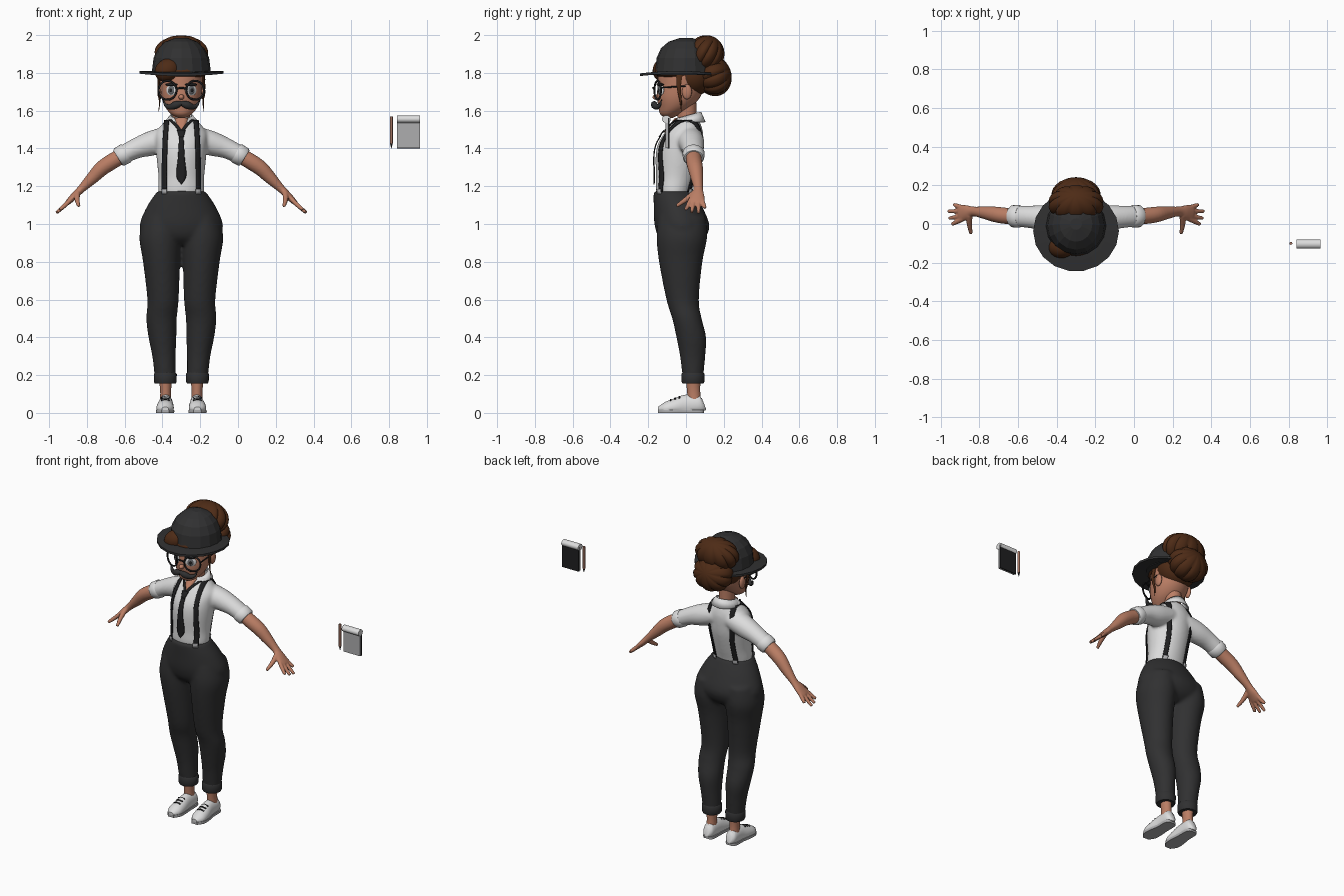
import bpy, bmesh, math
from mathutils import Vector, Euler, Matrix

if "Cube" in bpy.data.objects:
    bpy.data.objects.remove(bpy.data.objects["Cube"])

CX = -0.30  # the figure stands left of centre
MATS = {}
for n, c in {"skin": (.50, .21, .13), "white": (.72, .72, .72), "charcoal": (.03, .03, .031),
             "hair_brown": (.075, .024, .008), "black": (.014, .014, .015), "grey": (.42, .42, .43),
             "iris_grey": (.13, .14, .15), "pencil_wood": (.36, .17, .12)}.items():
    MATS[n] = bpy.data.materials.new(n)
    MATS[n].diffuse_color = (*c, 1)


def finish(bm, name, mat, smooth=True, ox=CX, voxel=0, iters=4, solid=0):
    bmesh.ops.recalc_face_normals(bm, faces=bm.faces)
    me = bpy.data.meshes.new(name)
    bm.to_mesh(me)
    bm.free()
    if smooth:
        me.shade_smooth()
        me.set_sharp_from_angle(angle=math.radians(50))
    me.materials.append(MATS[mat])
    ob = bpy.data.objects.new(name, me)
    ob.location.x = ox
    bpy.context.collection.objects.link(ob)
    if voxel:  # blend overlapping volumes into one skin
        m = ob.modifiers.new("blend", 'REMESH')
        m.mode, m.voxel_size, m.use_smooth_shade = 'VOXEL', voxel, True
        m = ob.modifiers.new("soften", 'SMOOTH')
        m.factor, m.iterations = .5, iters
    if solid:
        m = ob.modifiers.new("thickness", 'SOLIDIFY')
        m.thickness, m.offset = solid, 0
    return ob


def spline(secs, sub):
    """Catmull-Rom through the sections (x, y, z, ra, rb)."""
    out = []
    for i in range(len(secs) - 1):
        a, b, c, d = (secs[max(0, min(len(secs) - 1, i + k))] for k in (-1, 0, 1, 2))
        for j in range(sub):
            t = j / sub
            out.append(tuple(.5 * (2 * q + (r - p) * t + (2 * p - 5 * q + 4 * r - s) * t * t
                                   + (3 * q - p - 3 * r + s) * t ** 3) for p, q, r, s in zip(a, b, c, d)))
    return out + [secs[-1]]


def loft(bm, secs, n=24, sub=4, axis=None, ref=(0, 1, 0), clamp=None):
    secs = spline(secs, sub)
    rings = []
    for i, (x, y, z, ra, rb) in enumerate(secs):
        p, q = secs[max(0, i - 1)], secs[min(len(secs) - 1, i + 1)]
        t = Vector(axis) if axis else (Vector(q[:3]) - Vector(p[:3])).normalized()
        u = Vector(ref).cross(t).normalized()
        v = t.cross(u)
        ring = []
        for k in range(n):
            a = 2 * math.pi * k / n
            co = Vector((x, y, z)) + u * max(ra, .0005) * math.cos(a) + v * max(rb, .0005) * math.sin(a)
            if clamp:
                co.z = min(max(co.z, clamp[0]), clamp[1])
            ring.append(bm.verts.new(co))
        rings.append(ring)
    for r, s in zip(rings, rings[1:]):
        for k in range(n):
            bm.faces.new((r[k], r[(k + 1) % n], s[(k + 1) % n], s[k]))
    bm.faces.new(rings[0])
    bm.faces.new(rings[-1])


def tube(name, mat, secs, smooth=True, ox=CX, **kw):
    bm = bmesh.new()
    loft(bm, secs, **kw)
    return finish(bm, name, mat, smooth, ox)


def flip(s, secs):
    return [(s * p[0], *p[1:]) for p in secs]


def body(rows):  # (z, y centre, half width, half depth)
    return [(0, cy, z, rx, ry) for z, cy, rx, ry in rows]


def ball(name, mat, loc, rad, rot=(0, 0, 0), lobes=0, seg=24):
    bm = bmesh.new()
    bmesh.ops.create_uvsphere(bm, u_segments=max(seg, lobes * 6), v_segments=16, radius=1)
    for v in bm.verts:
        if lobes:  # grooves between hair locks
            k = 1 - .10 * (1 - abs(math.sin(math.atan2(v.co.y, v.co.x) * lobes / 2))) ** 2
            v.co.x *= k
            v.co.y *= k
    bm.transform(Matrix.LocRotScale(Vector(loc), Euler(rot), Vector(rad)))
    return finish(bm, name, mat)


def box(name, mat, loc, size):
    bm = bmesh.new()
    bmesh.ops.create_cube(bm, size=1)
    bm.transform(Matrix.LocRotScale(Vector(loc), None, Vector(size)))
    return finish(bm, name, mat, False, 0)


UP = (0, 0, 1)
SIDES = (("left", 1), ("right", -1))

# trousers: pelvis and two legs blended together
bm = bmesh.new()
loft(bm, body([(1.175, -.068, .126, .104), (1.1, -.045, .178, .126), (1.0, -.022, .22, .145),
               (.93, -.02, .2, .125), (.89, -.02, .14, .08)]), axis=UP, n=40)
LEG = [(.1, -.022, 1.04, .1, .125), (.11, -.022, .93, .112, .134), (.105, -.028, .8, .098, .115),
       (.097, -.018, .6, .083, .086), (.105, .005, .5, .081, .078), (.1, .028, .4, .074, .079),
       (.092, .035, .3, .062, .067), (.085, .037, .18, .055, .054)]
for _, s in SIDES:
    loft(bm, flip(s, LEG), axis=UP, n=32)
finish(bm, "trousers", "charcoal", voxel=.011, iters=6)

# cuffs, ankles, shoes
SHOE = [(.082, .095, .05, .03, .018), (.082, .075, .045, .05, .035), (.082, .0, .04, .056, .038),
        (.085, -.06, .03, .045, .045), (.086, -.11, .022, .034, .043), (.085, -.148, .02, .012, .018)]
for side, s in SIDES:
    tube(side + "_trouser_cuff", "charcoal", flip(s, [(.085, .037, .155, .055, .056), (.085, .037, .165, .06, .06),
         (.085, .037, .205, .061, .061), (.086, .037, .215, .054, .055)]), axis=UP, sub=1)
    tube(side + "_ankle", "skin", flip(s, [(.083, .045, .06, .03, .035), (.083, .04, .12, .029, .035),
         (.085, .038, .19, .036, .04)]), axis=UP)
    tube(side + "_shoe", "white", flip(s, SHOE), ref=(1, 0, 0), clamp=(.012, 1))
    tube(side + "_shoe_sole", "grey", flip(s, [(x, y, .008, .05, b + .003) for x, y, z, a, b in SHOE]),
         ref=(1, 0, 0), clamp=(0, .016))
    for i, (y, z) in enumerate([(-.035, .083), (-.058, .076), (-.08, .068)]):
        tube(f"{side}_lace_{i}", "black", flip(s, [(.062, y, z - .004, .004, .005), (.085, y, z + .002, .004, .005),
             (.108, y, z - .004, .004, .005)]), n=8)

# shirt with sleeves
TORSO = body([(1.155, -.065, .12, .09), (1.19, -.062, .122, .097), (1.25, -.052, .121, .106),
              (1.35, -.04, .131, .121), (1.42, -.03, .136, .12), (1.48, -.012, .137, .103),
              (1.53, 0, .1, .077), (1.565, .005, .06, .055)])
SLEEVE = [(.06, .015, 1.455, .065, .075), (.155, .03, 1.428, .066, .068),
          (.24, .037, 1.4, .054, .058), (.32, .04, 1.36, .048, .054)]
bm = bmesh.new()
loft(bm, TORSO, axis=UP, n=40)
for _, s in SIDES:
    loft(bm, flip(s, SLEEVE))
finish(bm, "shirt", "white", voxel=.009, iters=5)

# arms and hands
for side, s in SIDES:
    tube(side + "_sleeve_cuff", "white", flip(s, [(.288, .04, 1.378, .05, .054), (.296, .04, 1.373, .055, .059),
         (.328, .04, 1.355, .053, .057), (.336, .04, 1.35, .046, .05)]), sub=1)
    bm = bmesh.new()
    loft(bm, flip(s, [(.29, .04, 1.375, .04, .04), (.36, .042, 1.335, .042, .042), (.42, .05, 1.295, .04, .04),
                      (.47, .058, 1.245, .033, .033), (.53, .065, 1.185, .021, .025),
                      (.565, .06, 1.15, .019, .038), (.595, .055, 1.12, .015, .044), (.605, .053, 1.11, .012, .04)]))
    for y0, x1, y1 in [(.085, .633, .102), (.066, .662, .066), (.045, .657, .03), (.025, .643, -.002)]:
        loft(bm, flip(s, [(.585, y0, 1.13, .012, .012), (.615, (y0 + y1) / 2, 1.1, .012, .012),
                          (x1, y1, 1.18 - (x1 - .53) * .92, .009, .009)]), n=12)
    loft(bm, flip(s, [(.55, .045, 1.165, .016, .016), (.552, .0, 1.13, .014, .014),
                      (.543, -.05, 1.095, .009, .009)]), n=12, ref=(1, 0, 0))
    finish(bm, side + "_arm", "skin", voxel=.005, iters=2)

# ribbons laid on the shirt surface
DENSE = spline(TORSO, 6)


def surf(x, z, side, off):
    for p, q in zip(DENSE, DENSE[1:]):
        if p[2] <= z <= q[2] + 1e-6:
            t = (z - p[2]) / (q[2] - p[2])
            cy, rx, ry = (p[i] + (q[i] - p[i]) * t for i in (1, 3, 4))
            return cy + side * (ry + off) * math.sqrt(max(0, 1 - (x / (rx + off)) ** 2))
    return 0


def ribbon(name, mat, rows, side=-1, off=.006, steps=6):
    bm = bmesh.new()
    prev = None
    for x, z, w, *_ in spline([(*r, 0, 0) for r in rows], steps):
        row = [bm.verts.new((x + w * k, surf(x + w * k, z, side, off), z)) for k in (-1, -.33, .33, 1)]
        if prev:
            for k in range(3):
                bm.faces.new((prev[k], prev[k + 1], row[k + 1], row[k]))
        prev = row
    finish(bm, name, mat, solid=.006)


for side, s in SIDES:
    for face, d in (("front", -1), ("back", 1)):
        x0 = .09 if d < 0 else .075
        ribbon(f"{side}_{face}_suspender", "black", [(s * x0, 1.17, .012), (s * x0, 1.3, .012),
               (s * .085, 1.45, .012), (s * .078, 1.548, .012)], d)
        ribbon(f"{side}_{face}_suspender_clip", "grey", [(s * x0, 1.158, .013), (s * x0, 1.185, .013)], d, .014, 2)
    ribbon(side + "_tie_loop", "black", [(s * .058, 1.55, .009), (s * .03, 1.525, .009), (0, 1.485, .009)], off=.008)
ribbon("neckline", "skin", [(0, 1.485, .002), (0, 1.525, .022), (0, 1.56, .036)], off=.003)
ribbon("tie", "black", [(0, 1.47, .011), (0, 1.35, .018), (0, 1.255, .026), (0, 1.21, .001)], off=.01)
ribbon("tie_knot", "black", [(0, 1.495, .022), (0, 1.46, .012)], off=.014, steps=3)

# collar: open band flaring down to two points at the front
bm = bmesh.new()
prev = None
for i in range(25):
    a = math.radians(-155 + 310 * i / 24)
    sa, ca = math.sin(a), math.cos(a)
    row = [bm.verts.new((.055 * sa, .015 + .062 * ca, 1.575 + .018 * ca)),
           bm.verts.new((.088 * sa, .01 + .09 * ca, 1.54 - .03 * max(0, -ca)))]
    if prev:
        bm.faces.new((prev[0], row[0], row[1], prev[1]))
    prev = row
finish(bm, "collar", "white", solid=.007)

# neck and head
tube("neck", "skin", [(0, .01, 1.5, .05, .052), (0, .005, 1.56, .046, .05), (0, 0, 1.64, .05, .055)], axis=UP)
tube("head", "skin", body([(1.562, -.09, .02, .02), (1.582, -.085, .055, .052), (1.62, -.058, .086, .087),
     (1.67, -.04, .105, .114), (1.73, -.025, .112, .125), (1.8, -.01, .115, .138),
     (1.87, 0, .1, .12), (1.91, 0, .06, .07)]), axis=UP, n=32)
ball("nose", "skin", (0, -.157, 1.672), (.015, .02, .014))
for side, s in SIDES:
    ball(side + "_ear", "skin", (s * .113, .005, 1.7), (.014, .026, .04))
    # eyes: thin discs turned to follow the face
    a = .5
    for part, mat, rx, rz, out, dz in [("eye_white", "white", .034, .031, 0, 0), ("iris", "iris_grey", .021, .024, .004, 0),
                                       ("pupil", "black", .011, .013, .007, 0), ("lashes", "black", .037, .008, .003, .03)]:
        ball(f"{side}_{part}", mat, (s * (.05 + out * math.sin(a)), -.134 - out * math.cos(a), 1.708 + dz),
             (rx, .01, rz), (0, 0, s * a), seg=20)
    # glasses
    bpy.ops.mesh.primitive_torus_add(major_radius=.05, minor_radius=.0055, major_segments=32, minor_segments=8,
                                     location=(CX + s * .073, -.15, 1.708), rotation=(math.pi / 2, 0, s * .35))
    ob = bpy.context.object
    ob.name = side + "_glasses_rim"
    ob.data.materials.append(MATS["black"])
    ob.data.shade_smooth()
    tube(side + "_glasses_arm", "black", flip(s, [(.12, -.132, 1.722, .004, .004), (.121, .0, 1.73, .004, .004)]),
         ref=(1, 0, 0), n=8, sub=2)
    # moustache and loose lock
    tube(side + "_moustache", "charcoal", flip(s, [(-.002, -.168, 1.64, .011, .013), (.03, -.168, 1.63, .02, .017),
         (.062, -.152, 1.62, .014, .013), (.085, -.138, 1.632, .008, .008), (.095, -.13, 1.658, .002, .002)]), n=14)
    tube(side + "_loose_lock", "hair_brown", flip(s, [(.115, -.035, 1.79, .008, .018), (.121, -.038, 1.72, .006, .011),
         (.115, -.028, 1.65, .004, .006), (.12, -.025, 1.595, .001, .001)]), n=10)
tube("glasses_bridge", "black", [(-.027, -.168, 1.715, .005, .005), (0, -.174, 1.721, .005, .005),
     (.027, -.168, 1.715, .005, .005)], n=8)

# hair
ball("hair_back", "hair_brown", (0, .035, 1.79), (.125, .11, .115))
ball("hairline", "hair_brown", (0, -.04, 1.805), (.128, .125, .05))
ball("fringe", "hair_brown", (-.072, -.118, 1.815), (.072, .058, .06), (0, -.5, .2))
ball("crown_hair", "hair_brown", (0, .105, 1.9), (.145, .098, .1), (-.5, 0, 0), lobes=10)
ball("hair_bun", "hair_brown", (0, .145, 1.785), (.13, .11, .095), (-1.2, 0, 0), lobes=10)

# faceted hat
tube("hat_crown", "charcoal", body([(1.79, -.01, .158, .156), (1.88, -.008, .147, .147), (1.93, -.005, .122, .128),
     (1.965, 0, .085, .092), (1.986, 0, .03, .03)]), False, axis=UP, n=16, sub=1)
bm = bmesh.new()
loft(bm, body([(1.796, -.037, r, r * .94) for r in (.05, .16, .222)]
              + [(1.81, -.037, r, r * .94) for r in (.222, .16, .05)]), axis=UP, n=18, sub=1)
for v in bm.verts:
    v.co.z -= .3 * (v.co.y + .037) ** 2
finish(bm, "hat_brim", "charcoal", False)

# floating notepad and pencil
box("notepad_pages", "grey", (.903, -.102, 1.48), (.12, .014, .155))
box("notepad_cover", "black", (.903, -.092, 1.48), (.122, .008, .16))
tube("notepad_rolled_page", "white", [(.842, -.104, 1.555, .02, .023), (.964, -.104, 1.555, .02, .023)], ox=0, sub=1)
tube("pencil", "pencil_wood", [(.812, -.1, 1.425, .008, .008), (.812, -.1, 1.57, .008, .008)], ox=0, axis=UP, n=8, sub=1)
tube("pencil_tip", "black", [(.812, -.1, 1.4, .001, .001), (.812, -.1, 1.425, .007, .007)], ox=0, axis=UP, n=8, sub=1)

for m in bpy.data.materials:
    if m.users and not m.is_grease_pencil:
        m.use_nodes = True
        m.node_tree.nodes["Principled BSDF"].inputs["Base Color"].default_value = m.diffuse_color
